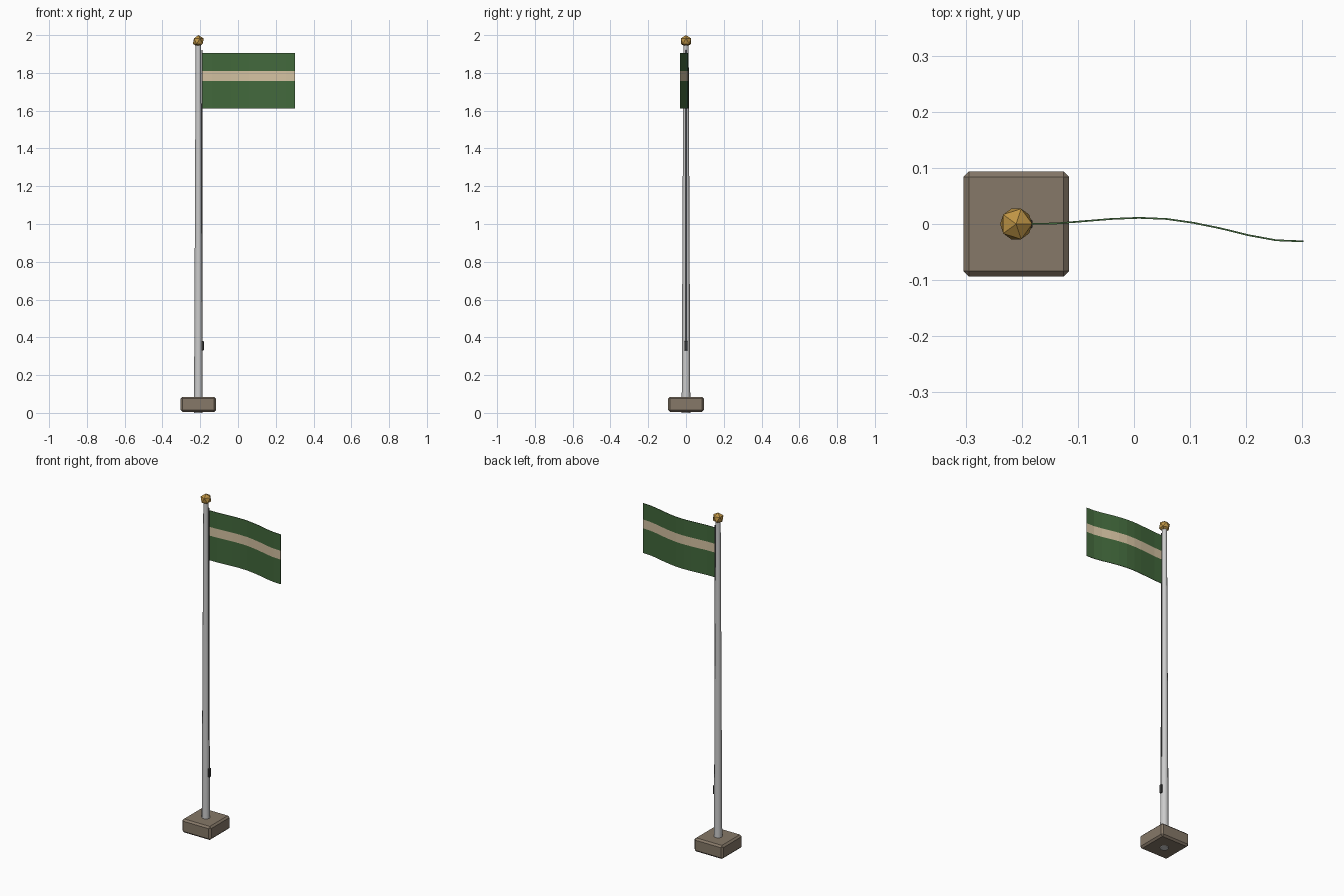
import bpy, bmesh

if "Cube" in bpy.data.objects:
    bpy.data.objects.remove(bpy.data.objects["Cube"])

POLE_X = -0.21


def material(name, rgb):
    m = bpy.data.materials.new(name)
    m.diffuse_color = (*rgb, 1)
    m.use_nodes = True
    m.node_tree.nodes["Principled BSDF"].inputs["Base Color"].default_value = m.diffuse_color
    return m


def finish(name, mat=None):
    ob = bpy.context.object
    ob.name = name
    if mat:
        ob.data.materials.append(mat)
    return ob


def box(name, center, size, mat, bevel):
    bpy.ops.mesh.primitive_cube_add(size=1, location=center)
    ob = finish(name, mat)
    ob.scale = size
    bpy.ops.object.transform_apply(location=False, rotation=False, scale=True)
    mod = ob.modifiers.new("bevel", 'BEVEL')
    mod.width = bevel
    mod.segments = 1
    return ob


green = material("flag_green", (0.055, 0.14, 0.045))
cream = material("flag_cream", (0.66, 0.54, 0.36))
stone = material("stone", (0.24, 0.19, 0.14))
gold = material("gold", (0.52, 0.30, 0.06))
dark = material("dark_metal", (0.06, 0.06, 0.06))

# Stone base
box("base", (POLE_X, 0, 0.045), (0.188, 0.188, 0.08), stone, 0.01)

# Tapered pole
bpy.ops.mesh.primitive_cone_add(vertices=12, radius1=0.023, radius2=0.014,
                                depth=1.95, location=(POLE_X, 0, 0.975))
finish("pole")
bpy.ops.object.shade_smooth_by_angle()

# Faceted finial
bpy.ops.mesh.primitive_ico_sphere_add(subdivisions=1, radius=0.032,
                                      location=(POLE_X, 0, 1.968))
finish("finial", gold)

# Hoisting rope and cleat
bpy.ops.mesh.primitive_cylinder_add(vertices=6, radius=0.0025, depth=1.57,
                                    location=(POLE_X + 0.019, 0, 1.135))
finish("rope", dark)
box("cleat", (POLE_X + 0.022, 0, 0.355), (0.014, 0.016, 0.05), dark, 0.002)

# Waving flag with a central stripe
wave = [0, 0.001, 0.005, 0.009, 0.011, 0.009, 0.002, -0.008, -0.020, -0.029, -0.031]
rows = [1.612, 1.758, 1.810, 1.906]
bm = bmesh.new()
grid = [[bm.verts.new((-0.187 + 0.0489 * i, y, z)) for i, y in enumerate(wave)]
        for z in rows]
for r in range(len(rows) - 1):
    for i in range(len(wave) - 1):
        f = bm.faces.new((grid[r][i], grid[r][i + 1], grid[r + 1][i + 1], grid[r + 1][i]))
        f.material_index = 1 if r == 1 else 0
mesh = bpy.data.meshes.new("flag")
bm.to_mesh(mesh)
bm.free()
flag = bpy.data.objects.new("flag", mesh)
bpy.context.collection.objects.link(flag)
mesh.materials.append(green)
mesh.materials.append(cream)
solid = flag.modifiers.new("thickness", 'SOLIDIFY')
solid.thickness = 0.003
solid.offset = 0
